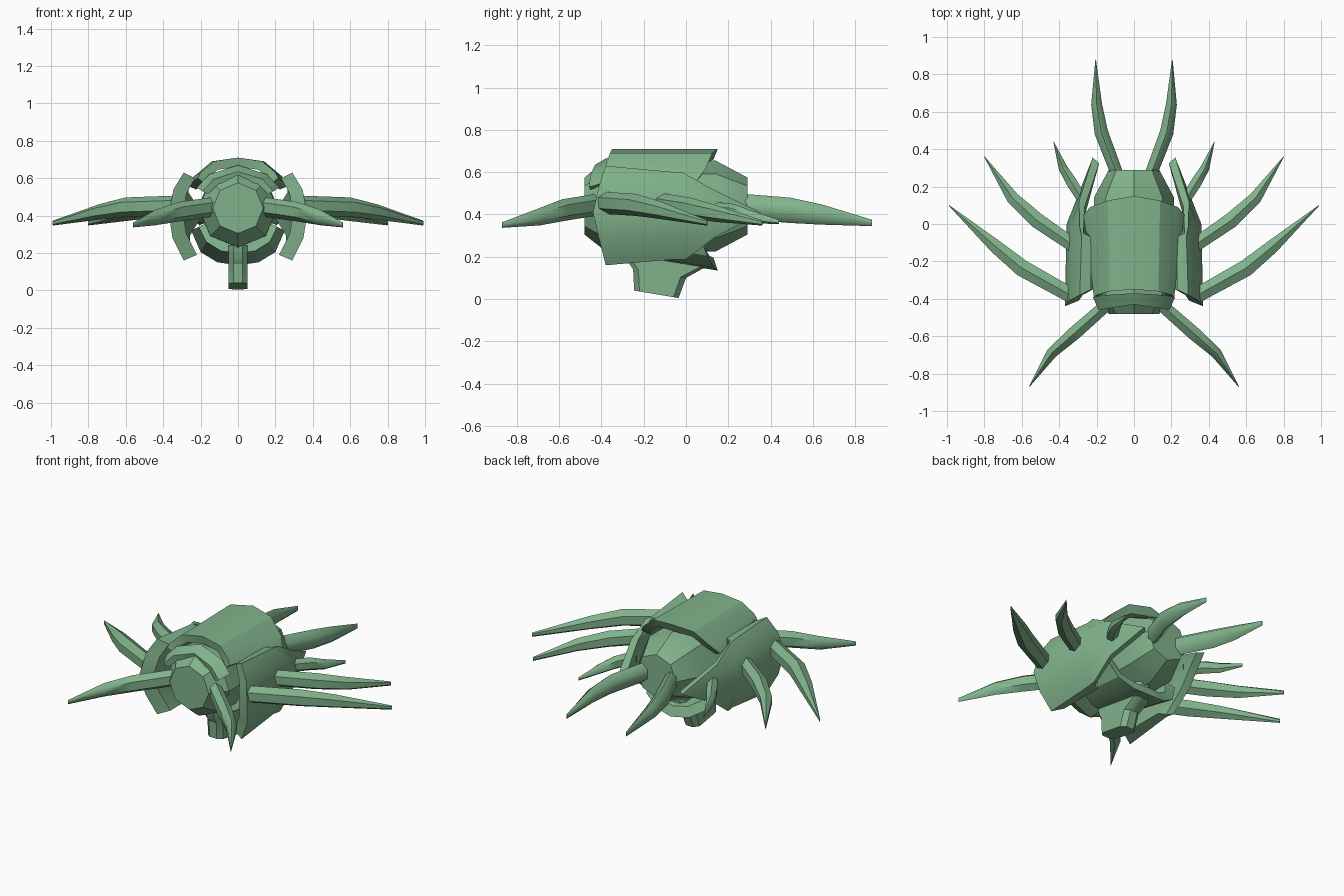
import bpy, bmesh
from math import sin, cos, pi, radians
from mathutils import Vector

old = bpy.data.objects.get("Cube")
if old:
    bpy.data.objects.remove(old, do_unlink=True)

green = bpy.data.materials.new("leaf_green")
green.use_nodes = True
colour = (0.22, 0.45, 0.26, 1)
green.diffuse_color = colour
green.node_tree.nodes["Principled BSDF"].inputs["Base Color"].default_value = colour


def loft(name, rings, side=1, angle=30):
    """Skin a list of equal-length point rings and cap both ends."""
    bm = bmesh.new()
    vs = [[bm.verts.new((p[0] * side, p[1], p[2])) for p in ring] for ring in rings]
    n = len(vs[0])
    for a, b in zip(vs, vs[1:]):
        for i in range(n):
            j = (i + 1) % n
            bm.faces.new((a[i], a[j], b[j], b[i]))
    bm.faces.new(vs[0])
    bm.faces.new(vs[-1])
    bmesh.ops.recalc_face_normals(bm, faces=bm.faces)
    mesh = bpy.data.meshes.new(name)
    bm.to_mesh(mesh)
    bm.free()
    mesh.materials.append(green)
    ob = bpy.data.objects.new(name, mesh)
    bpy.context.collection.objects.link(ob)
    bpy.ops.object.select_all(action="DESELECT")
    ob.select_set(True)
    bpy.context.view_layer.objects.active = ob
    bpy.ops.object.shade_smooth_by_angle(angle=radians(angle))
    return ob


CZ = 0.44  # height of the body axis


def circle(y, r, n=8):
    return [(r * sin(2 * pi * i / n), y, CZ + r * cos(2 * pi * i / n)) for i in range(n)]


# Barrel body, tapered at both ends
loft("body_core", [circle(-0.48, 0.135), circle(-0.385, 0.21),
                   circle(0.14, 0.215), circle(0.29, 0.135)])


def mirrored(stations):
    """Complete a half arch, listed from its edge to the centre line."""
    return [(-s[0], *s[1:]) for s in stations] + stations[-2::-1]


def arch(name, stations, thick):
    """Curved plate: station = front x, front z, back x, back z, front y, back y."""
    rings = []
    for xf, zf, xb, zb, yf, yb in mirrored_pairs(stations):
        ring = []
        for x, z, y, t in ((xf, zf, yf, 0), (xb, zb, yb, 0), (xb, zb, yb - 0.02, thick), (xf, zf, yf + 0.01, thick)):
            d = Vector((x, 0, z - CZ))
            d -= d.normalized() * t
            ring.append((d.x, y, d.z + CZ))
        rings.append(ring)
    loft(name, rings)


def mirrored_pairs(stations):
    left = [(-s[0], s[1], -s[2], *s[3:]) for s in stations]
    return left + stations[-2::-1]


# Back shell and belly shell
arch("top_shell", [(0.215, 0.60, 0.27, 0.56, -0.39, 0.05),
                   (0.20, 0.63, 0.235, 0.61, -0.38, 0.09),
                   (0.13, 0.69, 0.14, 0.69, -0.36, 0.125),
                   (0, 0.71, 0, 0.71, -0.35, 0.15)], 0.05)
arch("belly_shell", [(0.21, 0.34, 0.25, 0.32, -0.22, 0.06),
                     (0.17, 0.26, 0.20, 0.205, -0.24, 0.10),
                     (0.09, 0.21, 0.11, 0.15, -0.25, 0.13),
                     (0, 0.20, 0, 0.135, -0.25, 0.15)], 0.06)
# Small collar arch over the front opening
arch("front_collar", [(0.19, 0.53, 0.22, 0.55, -0.46, -0.39),
                      (0.13, 0.595, 0.155, 0.62, -0.45, -0.38),
                      (0, 0.635, 0, 0.67, -0.43, -0.37)], 0.035)

# Stalk under the belly, chamfered along its corners
outline = [(-0.28, 0.24), (-0.25, 0.14), (-0.25, 0.04),
           (-0.04, 0.005), (0.0, 0.11), (0.09, 0.16), (0.09, 0.24)]
rings = []
for y0, y1, z0, z1 in ((-0.28, 0.10, 0.24, 0.24), (-0.27, 0.09, 0.17, 0.15),
                       (-0.25, 0.0, 0.14, 0.10), (-0.245, -0.035, 0.04, 0.005)):
    c = 0.025
    zc = (z1 - z0) * c / (y1 - y0)
    rings.append([(0.025, y0, z0), (0.052, y0 + c, z0 + zc), (0.052, y1 - c, z1 - zc),
                  (0.025, y1, z1), (-0.025, y1, z1), (-0.052, y1 - c, z1 - zc),
                  (-0.052, y0 + c, z0 + zc), (-0.025, y0, z0)])
loft("belly_stalk", rings)


# Curved side plates that taper to a point at the back
def side_plate(name, side):
    rings = []
    for x, z, inner_x, inner_z, yf, yb in ((0.29, 0.63, 0.23, 0.60, -0.38, -0.02),
                                           (0.345, 0.54, 0.275, 0.52, -0.41, 0.12),
                                           (0.37, 0.41, 0.295, 0.41, -0.44, 0.355),
                                           (0.35, 0.28, 0.275, 0.30, -0.41, 0.14),
                                           (0.29, 0.16, 0.22, 0.19, -0.38, 0.0)):
        ym = min(0.0, yb - 0.05)
        bend = 0.42 * max(0, yb)
        zb = z + (0.395 - z) * 0.12
        rings.append([(x, yf, z), (x - 0.01, ym, zb), (x - bend, yb, zb),
                      (inner_x + 0.04 - bend, yb - 0.03, zb), (inner_x, ym, inner_z),
                      (inner_x, yf + 0.03, inner_z)])
    loft(name, rings, side)


# Curved claw: six-sided section swept along a path, thinning to a blade tip
def claw(name, path, width, height, side):
    pts = [Vector(p) for p in path]
    rings = []
    for i, p in enumerate(pts):
        t = pts[min(i + 1, len(pts) - 1)] - pts[max(i - 1, 0)]
        across = Vector((t.y, -t.x, 0)).normalized()
        w = width * (0.9, 1, 0.8, 0.04)[i]
        h = height * (1, 1, 0.8, 0.25)[i]
        rings.append([p + across * w * sin(k * pi / 3) + Vector((0, 0, h * cos(k * pi / 3)))
                      for k in range(6)])
    loft(name, rings, side, 50)


claws = {
    "front_claw": ([(0.11, -0.40, 0.45), (0.32, -0.585, 0.42), (0.44, -0.69, 0.39), (0.56, -0.87, 0.35)], 0.042, 0.052),
    "shoulder_claw": ([(0.33, -0.385, 0.455), (0.60, -0.235, 0.445), (0.74, -0.12, 0.42), (0.99, 0.10, 0.36)], 0.052, 0.052),
    "flank_claw": ([(0.33, -0.11, 0.45), (0.52, 0.02, 0.43), (0.65, 0.14, 0.405), (0.80, 0.36, 0.36)], 0.048, 0.05),
    "hip_claw": ([(0.27, 0.12, 0.42), (0.335, 0.225, 0.41), (0.38, 0.30, 0.39), (0.43, 0.44, 0.365)], 0.034, 0.04),
    "rear_claw": ([(0.08, 0.24, 0.44), (0.175, 0.49, 0.42), (0.20, 0.64, 0.40), (0.205, 0.88, 0.36)], 0.042, 0.06),
}
for prefix, side in (("left", 1), ("right", -1)):
    side_plate(prefix + "_side_plate", side)
    for part, (path, width, height) in claws.items():
        claw(prefix + "_" + part, path, width, height, side)
